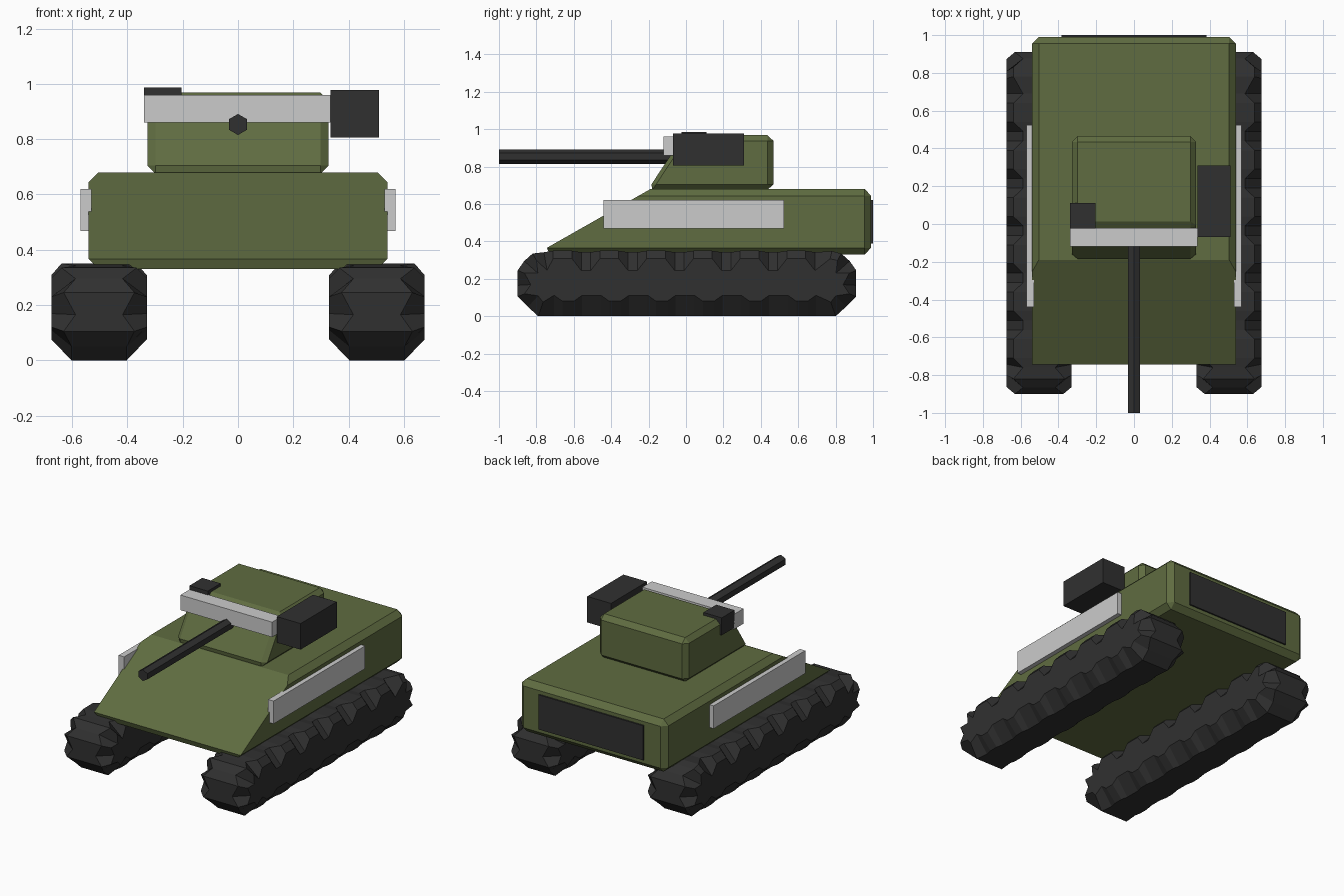
import bpy, bmesh, math
from mathutils import Vector

if "Cube" in bpy.data.objects:
    bpy.data.objects.remove(bpy.data.objects["Cube"])


def material(name, rgb):
    m = bpy.data.materials.new(name)
    m.diffuse_color = (*rgb, 1)
    m.use_nodes = True
    m.node_tree.nodes["Principled BSDF"].inputs["Base Color"].default_value = m.diffuse_color
    return m


GREEN = material("olive_paint", (0.115, 0.15, 0.052))
DARK = material("dark_rubber", (0.03, 0.03, 0.03))


def finish(name, bm, mat=None):
    bmesh.ops.remove_doubles(bm, verts=bm.verts[:], dist=0.0005)
    bmesh.ops.recalc_face_normals(bm, faces=bm.faces[:])
    me = bpy.data.meshes.new(name)
    bm.to_mesh(me)
    bm.free()
    ob = bpy.data.objects.new(name, me)
    bpy.context.collection.objects.link(ob)
    if mat:
        me.materials.append(mat)
    return ob


def box(name, x, y, z, mat=None):
    """Plain block given by its min/max on each axis."""
    bm = bmesh.new()
    bmesh.ops.create_cube(bm, size=1)
    for v in bm.verts:
        v.co = [r[0] + (c + 0.5) * (r[1] - r[0]) for r, c in zip((x, y, z), v.co)]
    return finish(name, bm, mat)


def armour(name, w, z0, z1, c, sections):
    """Loft of a chamfered cross-section; each section is (inset, y as function of z)."""
    half = [(w - c, z1), (w, z1 - c), (w, z0 + c), (w - c, z0)]
    octagon = half + [(-x, z) for x, z in reversed(half)]
    bm = bmesh.new()
    rings = []
    for k, f in sections:
        ring = []
        for x, z in octagon:
            x = max(-w + k, min(w - k, x))
            z = max(z0 + k, min(z1 - k, z))
            ring.append(bm.verts.new((x, f(z), z)))
        rings.append(ring)
    for a, b in zip(rings, rings[1:]):
        for i in range(8):
            j = (i + 1) % 8
            bm.faces.new((a[i], a[j], b[j], b[i]))
    for r in (rings[0], rings[-1]):
        for q in ((7, 0, 1, 6), (6, 1, 2, 5), (5, 2, 3, 4)):
            bm.faces.new([r[i] for i in q])
    return finish(name, bm, GREEN)


# hull with sloped front plate
def glacis(z):
    if z < 0.36:
        return -0.73
    return -0.745 + (z - 0.365) / (0.68 - 0.365) * 0.555


armour("hull", 0.54, 0.33, 0.68, 0.036,
       [(0, glacis), (0, lambda z: 0.955), (0.036, lambda z: 0.99)])


# turret with sloped front
def turret_front(z):
    return -0.185 + (z - 0.705) * 0.66


armour("turret", 0.328, 0.675, 0.968, 0.03,
       [(0.03, turret_front), (0, lambda z: turret_front(z) + 0.025),
        (0, lambda z: 0.435), (0.03, lambda z: 0.467)])

# turret fittings and gun
box("mantlet", (-0.34, 0.335), (-0.12, -0.02), (0.86, 0.96))
box("side_launcher", (0.335, 0.51), (-0.07, 0.31), (0.805, 0.978), DARK)
box("sight", (-0.34, -0.205), (-0.025, 0.11), (0.87, 0.986), DARK)
bm = bmesh.new()
bmesh.ops.create_cone(bm, cap_ends=True, segments=6, radius1=0.038, radius2=0.038, depth=0.95)
for v in bm.verts:
    v.co = (v.co.x, v.co.z - 0.525, v.co.y + 0.853)
gun = finish("gun_barrel", bm, DARK)

# engine panel at the back
box("rear_panel", (-0.385, 0.385), (0.97, 1.0), (0.39, 0.62), DARK)

# track outline: (y, z, outer half width, depth of side chamfer)
TOP_PAD, TOP_GAP = (0.136, 0.042), (0.085, 0.098)
LOW_PAD, LOW_GAP = (0.1, 0.08), (0.09, 0.112)
outline = []
for k in range(6):
    c = -0.66 + 0.25 * k
    outline += [(c + d, z, *s) for d, z, s in (
        (-0.1, 0.342, TOP_GAP), (-0.05, 0.35, TOP_PAD), (0.05, 0.35, TOP_PAD), (0.1, 0.342, TOP_GAP))]
rear = [(0.78, 0.348, *TOP_PAD), (0.83, 0.335, *TOP_PAD), (0.875, 0.295, *TOP_GAP),
        (0.91, 0.245, 0.128, 0.04), (0.91, 0.165, 0.085, 0.07), (0.91, 0.105, 0.128, 0.04),
        (0.855, 0.05, 0.1, 0.08), (0.8, 0.0, *LOW_PAD)]
outline += rear
for k in range(6):
    c = 0.62 - 0.25 * k
    outline += [(c + d, 0.0, *s) for d, s in (
        (0.075, LOW_GAP), (0.03, LOW_PAD), (-0.03, LOW_PAD), (-0.075, LOW_GAP))]
outline += [(-y + 0.01, z, w, d) for y, z, w, d in reversed(rear[1:])]


def track(name, cx):
    bm = bmesh.new()
    rows = []
    for y, z, w, d in outline:
        p = Vector((y, z))
        spine = Vector((max(-0.73, min(0.74, y)), 0.175))
        q = p + (spine - p).normalized() * d
        rows.append([bm.verts.new(co) for co in (
            (cx - 0.1725, *q), (cx - w, *p), (cx + w, *p), (cx + 0.1725, *q))])
    n = len(rows)
    for i in range(n):
        a, b = rows[i], rows[(i + 1) % n]
        for j in range(3):
            bm.faces.new((a[j], a[j + 1], b[j + 1], b[j]))
    bm.faces.new([r[0] for r in rows])
    bm.faces.new([r[3] for r in reversed(rows)])
    return finish(name, bm, DARK)


# tracks and side plates on both sides
for side, s in (("left", -1), ("right", 1)):
    track(side + "_track", s * 0.5025)
    box(side + "_side_plate", sorted((s * 0.53, s * 0.57)), (-0.44, 0.523), (0.468, 0.62))
